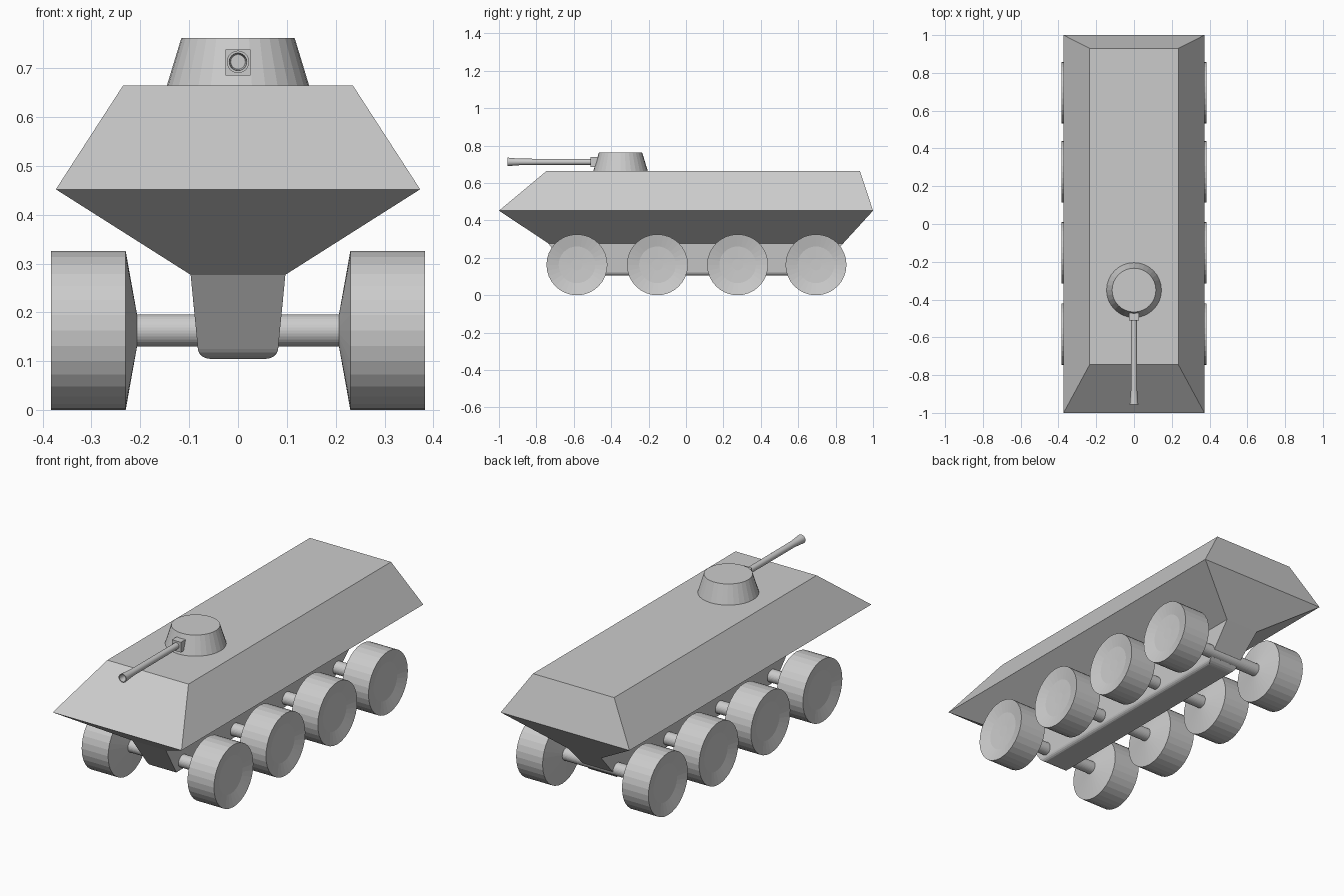
import bpy, bmesh, math
from mathutils import Vector

if "Cube" in bpy.data.objects:
    bpy.data.objects.remove(bpy.data.objects["Cube"])


def finish(name, bm, smooth=None):
    bmesh.ops.recalc_face_normals(bm, faces=bm.faces)
    mesh = bpy.data.meshes.new(name)
    bm.to_mesh(mesh)
    bm.free()
    obj = bpy.data.objects.new(name, mesh)
    bpy.context.collection.objects.link(obj)
    if smooth:
        bpy.ops.object.select_all(action='DESELECT')
        obj.select_set(True)
        bpy.context.view_layer.objects.active = obj
        bpy.ops.object.shade_smooth_by_angle(angle=math.radians(smooth))
    return obj


def loft(bm, rings, cap_start=True, cap_end=True):
    """Skin a stack of equal-length point rings."""
    vs = [[bm.verts.new(p) for p in ring] for ring in rings]
    n = len(vs[0])
    for a, b in zip(vs, vs[1:]):
        for i in range(n):
            j = (i + 1) % n
            bm.faces.new((a[i], a[j], b[j], b[i]))
    if cap_start:
        bm.faces.new(vs[0])
    if cap_end:
        bm.faces.new(vs[-1])
    return vs


def rect(hx, y0, y1, z):
    return [(-hx, y0, z), (hx, y0, z), (hx, y1, z), (-hx, y1, z)]


def turned(name, profile, centre, axis, segs=32, smooth=None):
    """Loft circles along an axis; profile holds (position, radius) pairs."""
    c = Vector(centre)
    a = Vector(axis)
    u = a.orthogonal().normalized()
    v = a.cross(u)
    bm = bmesh.new()
    loft(bm, [[c + a * t + (u * math.cos(k) + v * math.sin(k)) * r
               for k in (2 * math.pi * i / segs for i in range(segs))]
              for t, r in profile])
    return finish(name, bm, smooth)


# Faceted hull with the narrow keel below it
bm = bmesh.new()
rings = loft(bm, [rect(0.08, -0.62, 0.68, 0.105),
                  rect(0.097, -0.735, 0.84, 0.277),
                  rect(0.373, -1.0, 1.0, 0.452),
                  rect(0.235, -0.745, 0.93, 0.665)])
low = set(rings[0])
edges = [e for e in bm.edges if all(v in low for v in e.verts)]
bmesh.ops.bevel(bm, geom=edges, offset=0.022, segments=4, profile=0.5,
                affect='EDGES')
finish("hull", bm)

# Turret, mantlet and flared hollow gun barrel
turned("turret", [(0.66, 0.147), (0.762, 0.116)], (0, -0.35, 0), (0, 0, 1))
bm = bmesh.new()
loft(bm, [rect(0.026, -0.51, -0.45, 0.685), rect(0.026, -0.51, -0.45, 0.738)])
finish("gun_mantlet", bm)
turned("gun_barrel", [(0.48, 0.016), (0.88, 0.017), (0.91, 0.019),
                      (0.955, 0.023), (0.955, 0.018), (0.90, 0.015)],
       (0, 0, 0.713), (0, -1, 0), segs=24, smooth=30)

# Four axles, each with a dished wheel at both ends
wheel = [(0.207, 0.034), (0.23, 0.163), (0.383, 0.163), (0.367, 0.098),
         (0.364, 0.03)]
for i, y in enumerate((-0.583, -0.153, 0.276, 0.695)):
    turned(f"axle_{i + 1}", [(-0.24, 0.033), (0.24, 0.033)],
           (0, y, 0.163), (1, 0, 0))
    for side, s in (("left", -1), ("right", 1)):
        turned(f"wheel_{side}_{i + 1}", wheel, (0, y, 0.163), (s, 0, 0))
